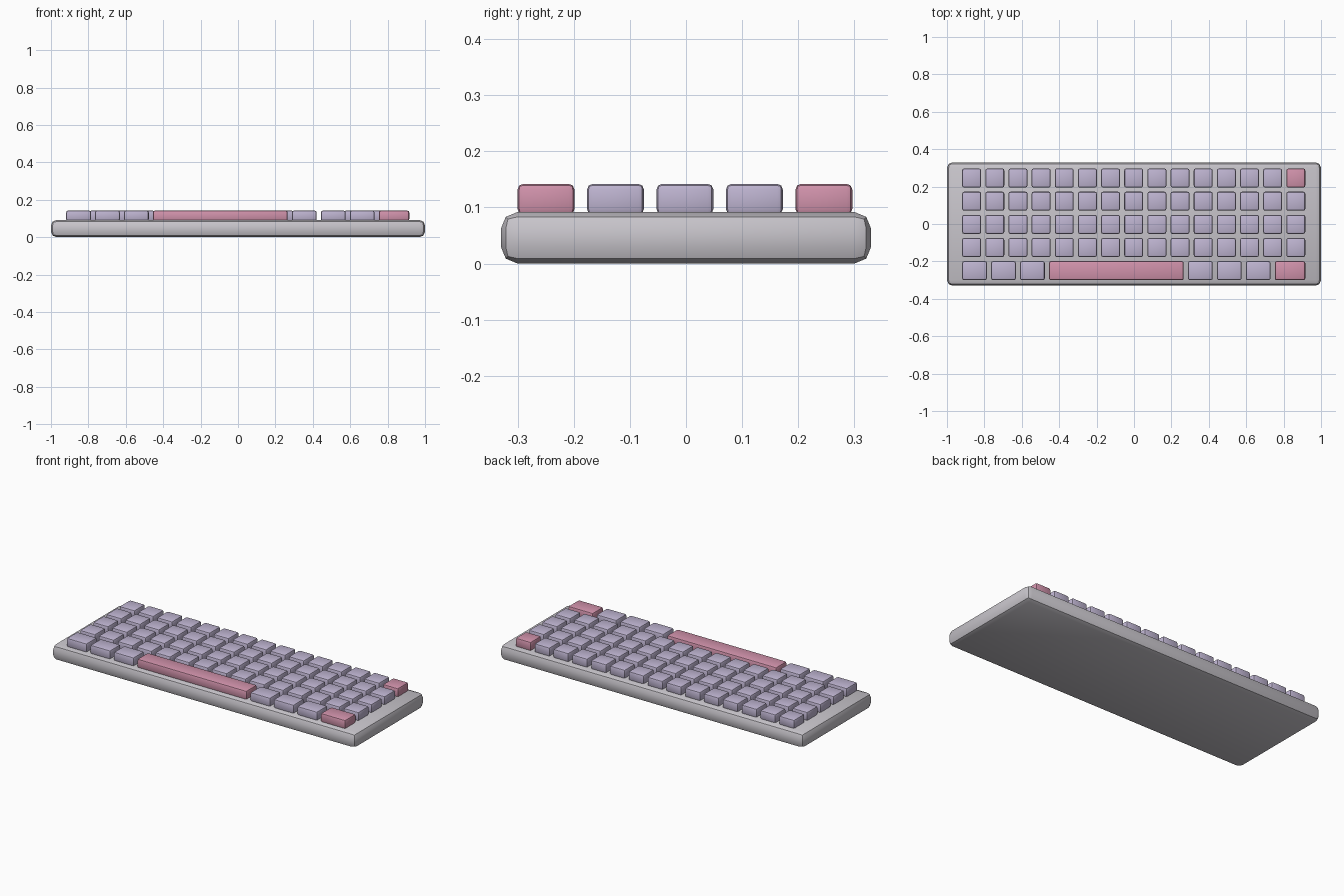
import bpy

if "Cube" in bpy.data.objects:
    bpy.data.objects.remove(bpy.data.objects["Cube"])

U = 0.1238          # pitch of a one-unit key
GAP = 0.0225        # space between neighbouring keys
LEFT = -7.5 * U - 0.0015
FRONT_ROW_Y = -0.2495


def material(name, rgb):
    m = bpy.data.materials.new(name)
    m.diffuse_color = (*rgb, 1)
    m.use_nodes = True
    m.node_tree.nodes["Principled BSDF"].inputs["Base Color"].default_value = m.diffuse_color
    return m


case_mat = material("case_grey", (0.58, 0.56, 0.60))
key_mat = material("key_lilac", (0.52, 0.46, 0.64))
accent_mat = material("accent_pink", (0.64, 0.29, 0.41))


def rounded_box(name, size, centre, bevel, segments, mat):
    bpy.ops.mesh.primitive_cube_add(size=1, location=centre)
    ob = bpy.context.object
    ob.name = name
    ob.scale = size
    bpy.ops.object.transform_apply(location=False, rotation=False, scale=True)
    mod = ob.modifiers.new("rounded_edges", 'BEVEL')
    mod.width = bevel
    mod.segments = segments
    bpy.ops.object.modifier_apply(modifier=mod.name)
    bpy.ops.object.shade_smooth_by_angle(angle=0.6)
    ob.data.materials.append(mat)
    return ob


# Case
rounded_box("case", (2, 0.66, 0.092), (0, 0, 0.046), 0.03, 2, case_mat)

# Key rows, front to back, as key widths in units
rows = [[1.25] * 3 + [6] + [1.25] * 3 + [1.5]] + [[1] * 15] * 4
accents = {(0, 3): "space_bar", (0, 7): "front_corner_key", (4, 14): "back_corner_key"}

for r, widths in enumerate(rows):
    x = LEFT
    for c, w in enumerate(widths):
        rounded_box(accents.get((r, c), f"key_row{r + 1}_{c + 1}"),
                    (w * U - GAP, U - GAP, 0.055),
                    (x + w * U / 2, FRONT_ROW_Y + r * U, 0.1145),
                    0.01, 2, accent_mat if (r, c) in accents else key_mat)
        x += w * U
